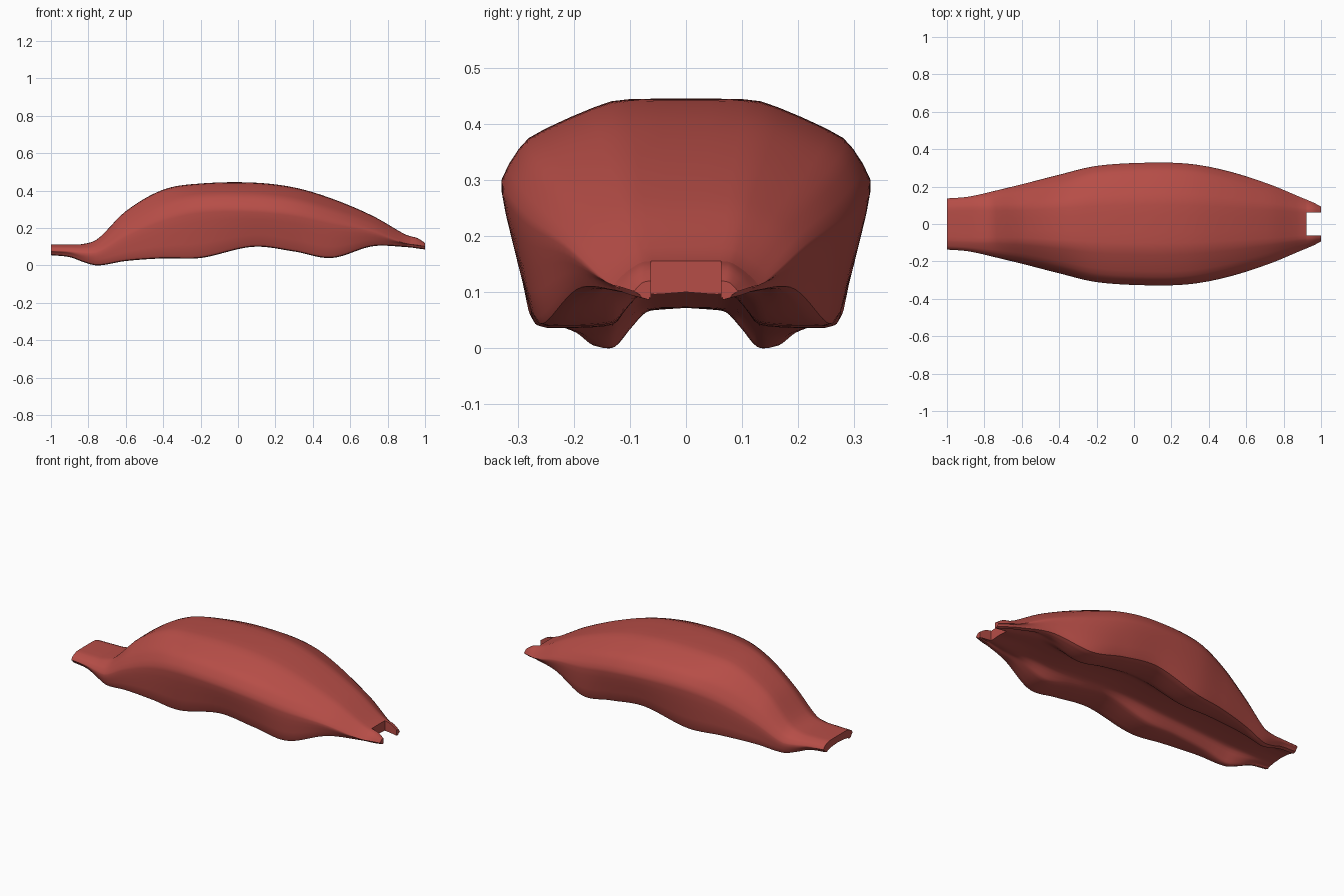
import bpy, bmesh, math
from mathutils import Vector

if "Cube" in bpy.data.objects:
    bpy.data.objects.remove(bpy.data.objects["Cube"])

# Stations along the length:
# x, half width, top z, widest z, lobe z, lobe y, crown fraction, shoulder fraction, channel z
STATIONS = [
    (-1.00, .136, .112, .082, .055, .128, .62, .90, .072),
    (-0.90, .143, .112, .078, .045, .135, .62, .90, .072),
    (-0.82, .158, .116, .070, .016, .150, .58, .88, .072),
    (-0.75, .174, .142, .075, .000, .168, .52, .86, .074),
    (-0.60, .210, .290, .165, .024, .203, .45, .82, .085),
    (-0.40, .262, .405, .255, .038, .245, .42, .83, .098),
    (-0.20, .310, .438, .302, .040, .276, .41, .85, .108),
    (0.08, .328, .443, .302, .100, .288, .41, .86, .130),
    (0.30, .321, .417, .280, .075, .284, .41, .86, .116),
    (0.50, .282, .358, .237, .040, .262, .42, .84, .100),
    (0.72, .212, .265, .185, .103, .198, .46, .80, .112),
    (0.90, .138, .163, .118, .099, .130, .56, .82, .102),
    (0.96, .113, .146, .110, .091, .106, .66, .88, .096),
    (1.00, .092, .120, .102, .086, .086, .76, .92, .090),
]
STATION_X = [s[0] for s in STATIONS]
NOTCH_X, NOTCH_Y = 0.922, 0.062


def hermite(points, t, keys, tension=1.0):
    """Smooth curve through rows of values; keys are the parameter positions."""
    n = len(points)
    i = max([k for k in range(n - 1) if keys[k] <= t], default=0)
    h = keys[i + 1] - keys[i]
    u = (t - keys[i]) / h

    def slope(k, c):
        a, b = max(k - 1, 0), min(k + 1, n - 1)
        return tension * (points[b][c] - points[a][c]) / (keys[b] - keys[a])
    out = []
    for c in range(len(points[0])):
        p, q = points[i][c], points[i + 1][c]
        m0, m1 = slope(i, c) * h, slope(i + 1, c) * h
        out.append((2*u**3 - 3*u*u + 1) * p + (u**3 - 2*u*u + u) * m0
                   + (3*u*u - 2*u**3) * q + (u**3 - u*u) * m1)
    return out


def section(x):
    """Half sections of the top skin and the underside, and the lip point between."""
    _, w, zt, zw, zb, yb, crown, shoulder, zc = hermite(STATIONS, x, STATION_X)
    lip = zb + 0.016
    # ridge, crown edge, shoulder, widest line, side wall, lip
    top = [(0, zt), (crown * w, zt - 0.035 * (zt - zw)),
           (shoulder * w, zw + 0.5 * (zt - zw)), (w, zw),
           (w + 0.5 * (yb - w) + 0.004, zw + 0.5 * (lip - zw)), (yb, lip)]
    top_keys = [0, .22, .42, .55, .78, 1]
    ts = [0, .08, .16, .22, .27, .32, .37, .42, .46, .50, .55, .60, .68, .78, .89, 1]
    outer = [hermite(top, t, top_keys, 0.6) for t in ts]
    # central channel, its wall, then the rounded lobe
    edge = min(0.13, 0.74 * yb)
    under = [(0, zc), (0.60 * edge, zc - 0.004), (0.82 * edge, 0.5 * (zc + zb)),
             (edge, zb + 0.006), (0.5 * (edge + yb) - 0.01, zb), (yb - 0.022, zb)]
    under_keys = [0, .2, .4, .6, .8, 1]
    inner = [hermite(under, k / 15, under_keys, 0.8) for k in range(16)]
    return outer, inner, (yb - 0.007, zb + 0.004)


def body_loop(x):
    """Full section: top skin, lip, underside, lip."""
    outer, inner, (ly, lz) = section(x)
    arch_out = [(-y, z) for y, z in outer[:0:-1]] + outer
    arch_in = [(-y, z) for y, z in inner[:0:-1]] + inner
    return [Vector((x, y, z)) for y, z in
            arch_out + [(ly, lz)] + arch_in[::-1] + [(-ly, lz)]]


def prong_loop(x, side):
    """One side of the section, cut off at the notch wall."""
    outer, inner, lip = section(x)
    pts = outer + [lip] + inner[::-1]
    return [Vector((x, side * max(y, NOTCH_Y), z)) for y, z in pts]


def loft(name, loops, cap_start, n, material):
    """Skin a row of closed loops; n is the point count of the top skin."""
    bm = bmesh.new()
    rings = [[bm.verts.new(c) for c in loop] for loop in loops]
    total = len(rings[0])
    for a, b in zip(rings, rings[1:]):
        for i in range(total):
            j = (i + 1) % total
            bm.faces.new((a[i], a[j], b[j], b[i]))
    # end walls between top skin and underside
    for r in ([rings[0], rings[-1]] if cap_start else [rings[-1]]):
        for i in range(n - 1):
            bm.faces.new((r[i], r[i + 1], r[2 * n - 1 - i], r[2 * n - i]))
        bm.faces.new((r[n - 1], r[n], r[n + 1]))
        if total == 2 * n + 2:
            bm.faces.new((r[0], r[2 * n], r[2 * n + 1]))
    bmesh.ops.recalc_face_normals(bm, faces=bm.faces[:])
    mesh = bpy.data.meshes.new(name)
    bm.to_mesh(mesh)
    bm.free()
    mesh.materials.append(material)
    obj = bpy.data.objects.new(name, mesh)
    bpy.context.scene.collection.objects.link(obj)
    return obj


red = bpy.data.materials.new("muted red")
red.diffuse_color = (0.47, 0.075, 0.063, 1)
red.use_nodes = True
red.node_tree.nodes["Principled BSDF"].inputs["Base Color"].default_value = red.diffuse_color

# Domed shell with a channelled underside
STEPS = 72
span = NOTCH_X + 1
body_x = [-1 + span * k / STEPS for k in range(STEPS + 1)]
parts = [loft("shell_cover", [body_loop(x) for x in body_x], True, 31, red)]

# Tail prongs on both sides of the square notch
prong_x = [NOTCH_X + (1 - NOTCH_X) * k / 6 for k in range(7)]
for side, label in ((1, "back"), (-1, "front")):
    parts.append(loft("tail_prong_" + label,
                      [prong_loop(x, side) for x in prong_x], False, 16, red))

# Smooth shading with sharp edges kept
bpy.context.view_layer.update()
for obj in parts:
    for other in parts:
        other.select_set(other == obj)
    bpy.context.view_layer.objects.active = obj
    bpy.ops.object.shade_smooth_by_angle(angle=math.radians(40))
